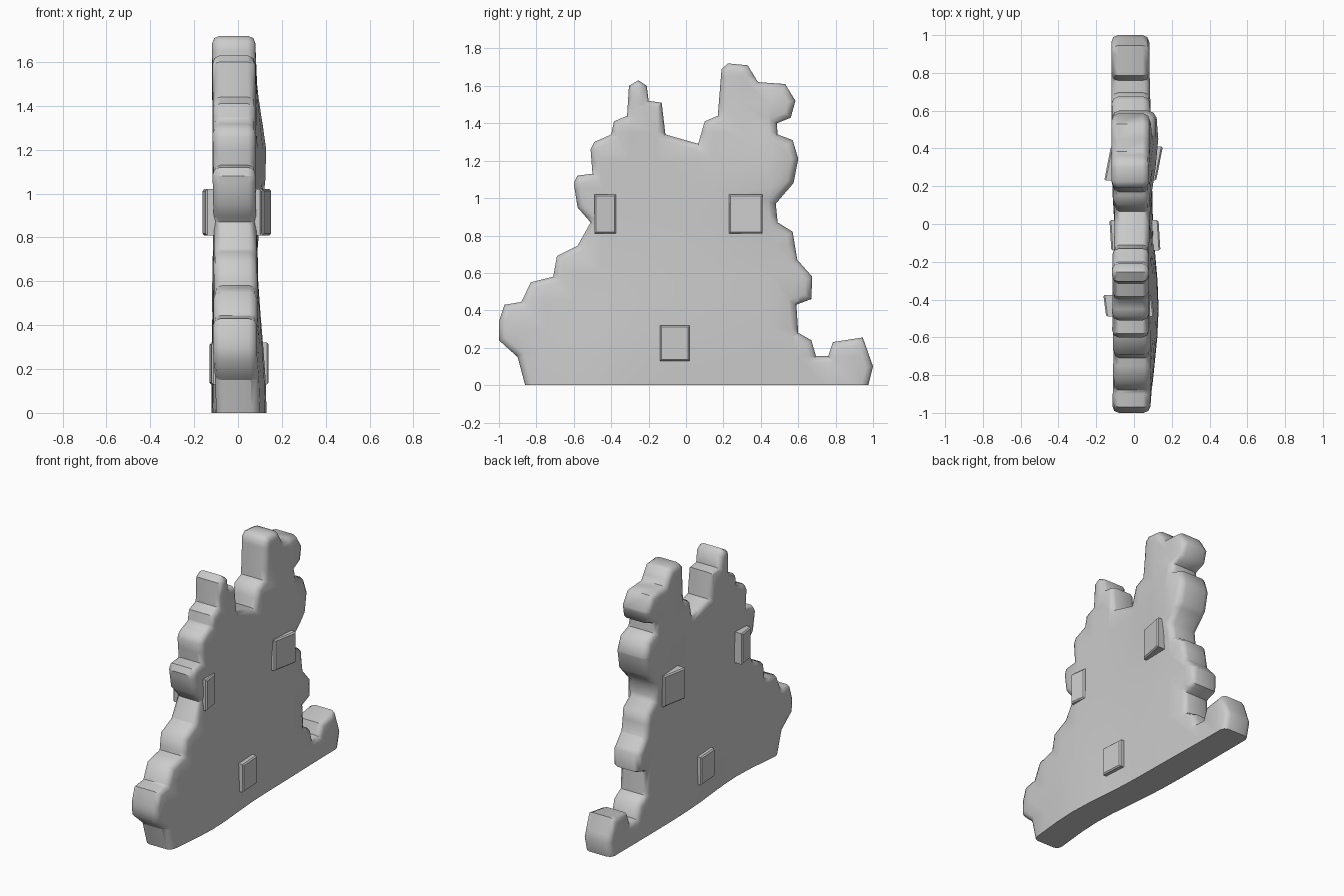
import bpy, bmesh, math
from mathutils import Vector

default = bpy.data.objects.get("Cube")
if default:
    bpy.data.objects.remove(default)

stone = bpy.data.materials.new("grey_stone")
stone.use_nodes = True
stone.diffuse_color = (0.6, 0.6, 0.6, 1)
stone.node_tree.nodes["Principled BSDF"].inputs["Base Color"].default_value = stone.diffuse_color

BACK_X, FRONT_X = -0.12, 0.08      # the two broad faces of the wall

# Broken silhouette as (y, z), from the front foot over the two peaks to the back foot
front_edge = [(-.86, 0), (-.9, .15), (-1, .24), (-1, .34), (-.97, .43), (-.88, .445),
              (-.83, .55), (-.71, .58), (-.69, .69), (-.58, .745), (-.51, .87), (-.58, .95),
              (-.6, 1.08), (-.58, 1.12), (-.5, 1.13), (-.51, 1.26), (-.49, 1.3), (-.4, 1.34)]
peaks = [(-.385, 1.41), (-.315, 1.44), (-.305, 1.6), (-.255, 1.63), (-.21, 1.6), (-.2, 1.52),
         (-.13, 1.51), (-.11, 1.34), (.065, 1.29), (.1, 1.41), (.17, 1.44), (.19, 1.69),
         (.225, 1.72), (.33, 1.71), (.385, 1.62), (.53, 1.61), (.585, 1.52), (.56, 1.43)]
back_edge = [(.485, 1.4), (.49, 1.34), (.57, 1.31), (.6, 1.21), (.575, 1.08), (.48, .97),
             (.49, .87), (.57, .82), (.595, .67), (.675, .58), (.67, .46), (.59, .43),
             (.6, .28), (.67, .24), (.695, .155), (.76, .155), (.785, .23), (.945, .255),
             (1, .1), (.975, 0)]


def bump(y, z, cy, cz, wy, wz):
    """Soft hump centred on (cy, cz)."""
    return math.exp(-((y - cy) / wy) ** 2 - ((z - cz) / wz) ** 2)


def finish(name, bm, angle):
    bmesh.ops.recalc_face_normals(bm, faces=bm.faces)
    mesh = bpy.data.meshes.new(name)
    bm.to_mesh(mesh)
    bm.free()
    obj = bpy.data.objects.new(name, mesh)
    bpy.context.collection.objects.link(obj)
    mesh.materials.append(stone)
    bpy.ops.object.select_all(action="DESELECT")
    obj.select_set(True)
    bpy.context.view_layer.objects.active = obj
    bpy.ops.object.shade_smooth_by_angle(angle=math.radians(angle))
    return obj


def build_wall():
    bm = bmesh.new()
    outline = front_edge + peaks + back_edge
    face = bm.faces.new([bm.verts.new((BACK_X, y, z)) for y, z in outline])
    extruded = bmesh.ops.extrude_face_region(bm, geom=[face], use_keep_orig=True)
    moved = [g for g in extruded["geom"] if isinstance(g, bmesh.types.BMVert)]
    bmesh.ops.translate(bm, verts=moved, vec=(FRONT_X - BACK_X, 0, 0))
    bmesh.ops.recalc_face_normals(bm, faces=bm.faces)

    # Worn rim all round except along the flat foot
    rim = [e for e in bm.edges
           if abs(e.verts[0].co.x - e.verts[1].co.x) < 0.001
           and max(v.co.z for v in e.verts) > 0.001]
    bmesh.ops.bevel(bm, geom=rim, offset=0.035, segments=2, profile=0.5,
                    affect="EDGES", clamp_overlap=False)

    # Slice the slab so that its broad faces can swell
    for axis, start, count in (("y", -0.9, 13), ("z", 0.15, 11)):
        for i in range(count):
            point, normal = Vector(), Vector()
            setattr(point, axis, start + 0.15 * i)
            setattr(normal, axis, 1)
            bmesh.ops.bisect_plane(bm, geom=bm.verts[:] + bm.edges[:] + bm.faces[:],
                                   plane_co=point, plane_no=normal)

    # Uneven masonry: each face has its own swells and hollows
    for v in bm.verts:
        _, y, z = v.co
        side = (v.co.x - BACK_X) / (FRONT_X - BACK_X)
        foot = bump(y, z, -.45, 0, .4, .5)
        plus = .05 * foot + .05 * bump(y, z, .45, 1.15, .25, .25) + .015 * bump(y, z, .3, .3, .4, .5)
        minus = .05 * foot + .035 * bump(y, z, 0, .85, .4, .5)
        v.co.x += side * plus + (1 - side) * minus
        v.co.z = max(v.co.z, 0)
    finish("ruined_wall", bm, 50)


def build_block(name, x_range, y_range, z_range, skew):
    """Through-stone poking out of both faces, with a slightly slanted end."""
    bm = bmesh.new()
    bmesh.ops.create_cube(bm, size=1)
    for v in bm.verts:
        slant = skew * v.co.y
        v.co = [lo + (hi - lo) * (c + 0.5)
                for c, (lo, hi) in zip(v.co, (x_range, y_range, z_range))]
        v.co.x += slant
    edges = [e for e in bm.edges if abs(e.verts[0].co.x - e.verts[1].co.x) < 0.1]
    bmesh.ops.bevel(bm, geom=edges, offset=0.008, segments=1, affect="EDGES")
    finish(name, bm, 30)


build_wall()
build_block("upper_front_stone", (-.155, .1), (-.49, -.375), (.81, 1.02), -.015)
build_block("upper_back_stone", (-.14, .135), (.23, .41), (.81, 1.02), .035)
build_block("lower_stone", (-.125, .135), (-.14, .02), (.13, .32), -.01)
